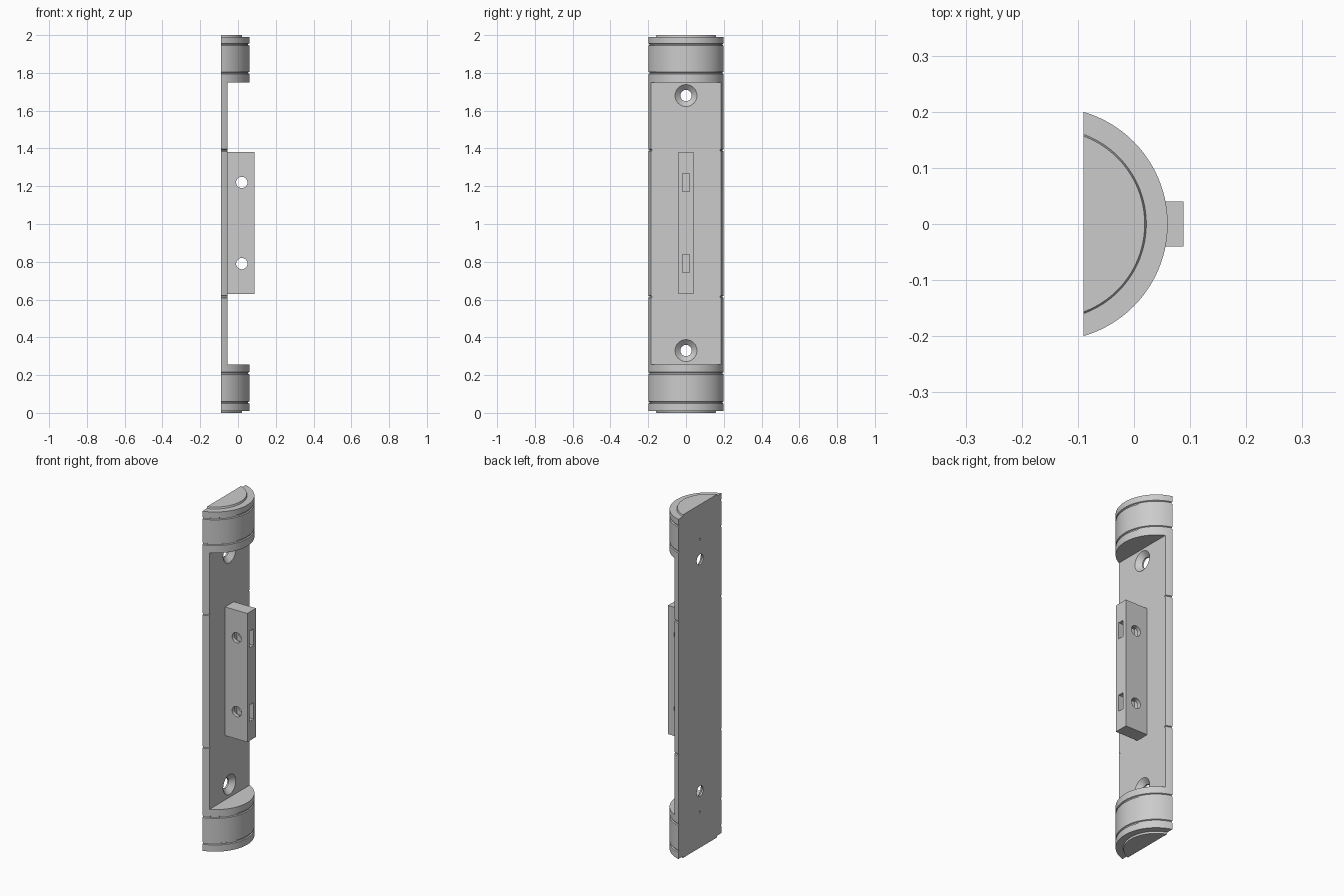
import bpy, bmesh, math
from mathutils import Matrix, Vector

if "Cube" in bpy.data.objects:
    bpy.data.objects.remove(bpy.data.objects["Cube"], do_unlink=True)

# Single plain grey
grey = bpy.data.materials.new("plain_grey")
grey.use_nodes = True
colour = (0.6, 0.6, 0.6, 1)
grey.diffuse_color = colour
grey.node_tree.nodes["Principled BSDF"].inputs["Base Color"].default_value = colour

BACK, FLOOR, R = -0.09, -0.055, 0.208   # flat back, recess floor, outer radius
AXIS = 0.06 - R                         # x of the cylinder axis


def finish(bm, name):
    bmesh.ops.recalc_face_normals(bm, faces=bm.faces)
    mesh = bpy.data.meshes.new(name)
    bm.to_mesh(mesh)
    bm.free()
    mesh.materials.append(grey)
    obj = bpy.data.objects.new(name, mesh)
    bpy.context.collection.objects.link(obj)
    return obj


def loft(rings, name):
    """Closed solid through equal-length rings of points."""
    bm = bmesh.new()
    loops = [[bm.verts.new(p) for p in ring] for ring in rings]
    n = len(loops[0])
    for a, b in zip(loops, loops[1:]):
        for i in range(n):
            j = (i + 1) % n
            bm.faces.new((a[i], a[j], b[j], b[i]))
    bm.faces.new(loops[0])
    bm.faces.new(loops[-1])
    return finish(bm, name)


def box(lo, hi, name):
    lo, hi = Vector(lo), Vector(hi)
    bm = bmesh.new()
    bmesh.ops.create_cube(bm, size=1, matrix=Matrix.Translation((lo + hi) / 2)
                          @ Matrix.Diagonal((*(hi - lo), 1)))
    return finish(bm, name)


def turned(profile, z, name, n=32):
    """Round cutter along x from (x, radius) pairs."""
    turns = [2 * math.pi * i / n for i in range(n)]
    return loft([[(x, r * math.cos(t), z + r * math.sin(t)) for t in turns]
                 for x, r in profile], name)


def cut(target, cutter):
    mod = target.modifiers.new("cut", "BOOLEAN")
    mod.operation, mod.solver, mod.object = "DIFFERENCE", "EXACT", cutter
    bpy.context.view_layer.objects.active = target
    bpy.ops.object.modifier_apply(modifier=mod.name)
    bpy.data.objects.remove(cutter, do_unlink=True)


def segment(z, radius, n=56):
    """Circle segment in front of the flat back."""
    half = math.acos((BACK - AXIS) / radius)
    angles = [half * (2 * i / n - 1) for i in range(n + 1)]
    return [(AXIS + radius * math.cos(a), radius * math.sin(a), z) for a in angles]


# Half-round body with stepped ends and fine grooves
stations = [(0, 0.167), (0.01, 0.17), (0.0101, R)]
for z in (0.055, 0.21, 0.615, 1.39, 1.8, 1.95):
    stations += [(z - 0.006, R), (z - 0.003, R - 0.006),
                 (z + 0.003, R - 0.006), (z + 0.006, R)]
stations += [(1.9899, R), (1.99, 0.17), (2, 0.167)]
body = loft([segment(z, r) for z, r in stations], "half_round_body")

# Long recess, countersunk screw holes and small pin holes in the back
cut(body, box((FLOOR, -0.3, 0.255), (0.3, 0.3, 1.75), "recess_cutter"))
for z in (0.33, 1.68):
    cut(body, turned([(BACK - 0.02, 0.03), (FLOOR - 0.026, 0.03),
                      (FLOOR, 0.058), (FLOOR + 0.02, 0.058)], z, "screw_cutter"))
for z in (0.207, 1.797):
    cut(body, turned([(BACK - 0.02, 0.007), (BACK + 0.03, 0.007)], z, "pin_cutter", 12))

# Central mounting block with cross holes and front slots
block = box((FLOOR, -0.04, 0.63), (0.088, 0.04, 1.38), "mounting_block")
for z in (0.79, 1.22):
    turns = [2 * math.pi * i / 32 for i in range(32)]
    cut(block, loft([[(0.02 + 0.03 * math.cos(t), y, z + 0.03 * math.sin(t))
                      for t in turns] for y in (-0.1, 0.1)], "cross_hole_cutter"))
    cut(block, box((-0.02, -0.018, z - 0.048), (0.2, 0.018, z + 0.048), "slot_cutter"))

# Smooth curves, keep edges sharp
for obj in (body, block):
    bpy.ops.object.select_all(action="DESELECT")
    obj.select_set(True)
    bpy.context.view_layer.objects.active = obj
    bpy.ops.object.shade_smooth_by_angle(angle=math.radians(25))
